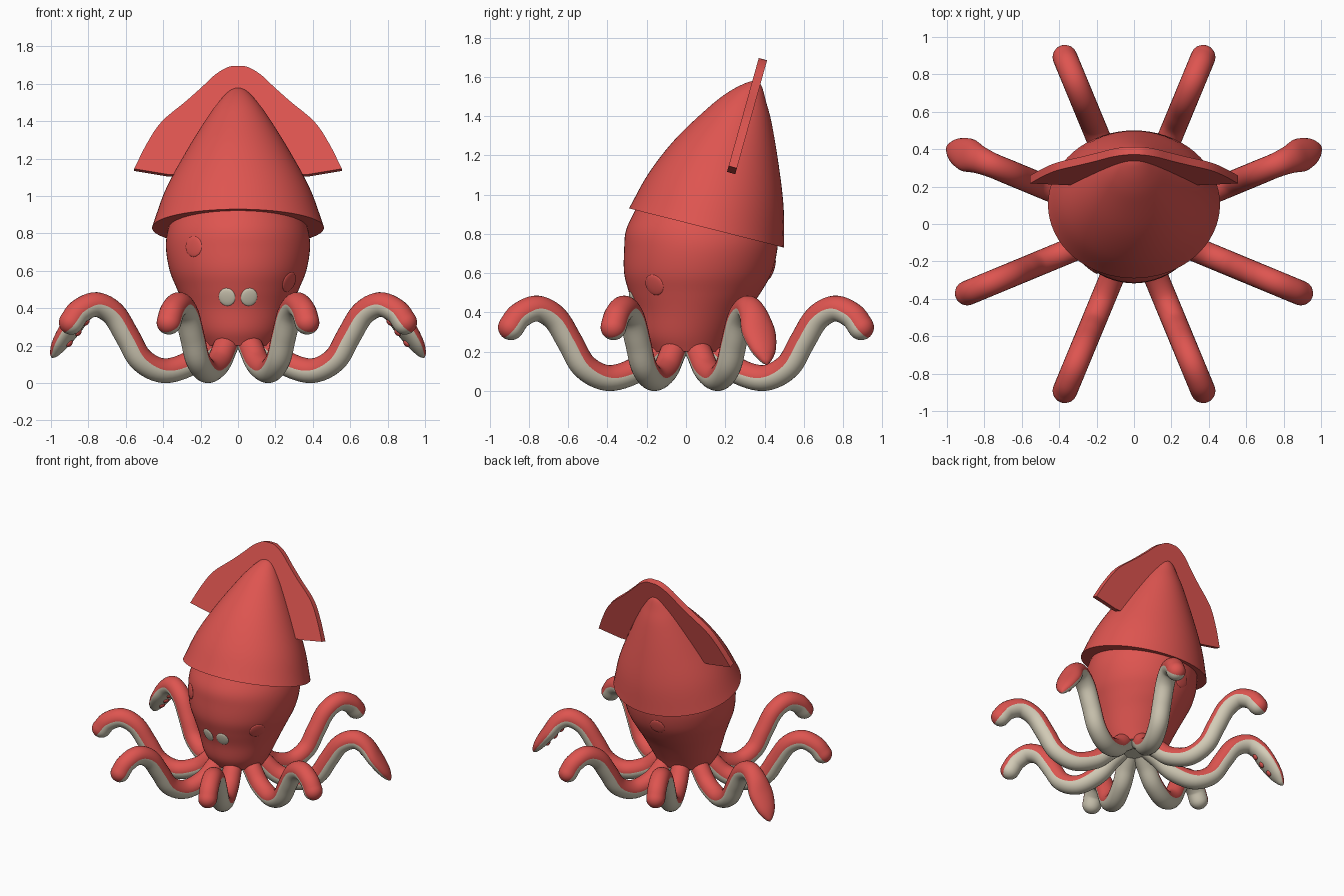
import bpy, bmesh, math
from mathutils import Vector, Matrix

if "Cube" in bpy.data.objects:
    bpy.data.objects.remove(bpy.data.objects["Cube"])


def material(name, rgb):
    m = bpy.data.materials.new(name)
    m.diffuse_color = (*rgb, 1)
    m.use_nodes = True
    m.node_tree.nodes["Principled BSDF"].inputs["Base Color"].default_value = m.diffuse_color
    return m


RED = material("coral red", (0.73, 0.09, 0.08))
CREAM = material("cream", (0.66, 0.61, 0.48))


def smooth_rows(rows, steps):
    """Catmull-Rom interpolation through tuples."""
    pts = [Vector(r) for r in rows]
    pts = [2 * pts[0] - pts[1]] + pts + [2 * pts[-1] - pts[-2]]
    out = []
    for i in range(1, len(pts) - 2):
        a, b, c, d = pts[i - 1:i + 3]
        for k in range(steps):
            t = k / steps
            out.append(0.5 * (2 * b + (c - a) * t + (2 * a - 5 * b + 4 * c - d) * t ** 2
                              + (3 * b - a - 3 * c + d) * t ** 3))
    return out + [pts[-2]]


def finish(name, bm, mats, angle=40):
    bmesh.ops.recalc_face_normals(bm, faces=bm.faces)
    me = bpy.data.meshes.new(name)
    bm.to_mesh(me)
    bm.free()
    for m in mats:
        me.materials.append(m)
    ob = bpy.data.objects.new(name, me)
    bpy.context.collection.objects.link(ob)
    bpy.ops.object.select_all(action='DESELECT')
    ob.select_set(True)
    bpy.context.view_layer.objects.active = ob
    bpy.ops.object.shade_smooth_by_angle(angle=math.radians(angle))
    return ob


def loft(rings, side_rule=lambda j: 0, start_mat=0):
    """Skin a list of closed rings and cap both ends."""
    bm = bmesh.new()
    vr = [[bm.verts.new(p) for p in ring] for ring in rings]
    n = len(vr[0])
    for a, b in zip(vr, vr[1:]):
        for j in range(n):
            f = bm.faces.new((a[j], a[(j + 1) % n], b[(j + 1) % n], b[j]))
            f.material_index = side_rule(j)
    bm.faces.new(vr[0]).material_index = start_mat
    bm.faces.new(vr[-1])
    return bm


def ellipse(centre, ax, ay, n):
    return [centre + ax * math.cos(2 * math.pi * j / n) + ay * math.sin(2 * math.pi * j / n)
            for j in range(n)]


X, Y, Z = Vector((1, 0, 0)), Vector((0, 1, 0)), Vector((0, 0, 1))

# Head: z, y centre, x radius, y radius
head_rows = smooth_rows([(.2, 0, .2, .2), (.28, 0, .24, .24), (.4, .025, .285, .285),
                         (.5, .045, .325, .335), (.6, .06, .365, .375), (.72, .075, .385, .39),
                         (.82, .08, .375, .385), (.93, .09, .335, .345)], 5)
finish("head", loft([ellipse(Vector((0, c, z)), X * rx, Y * ry, 64) for z, c, rx, ry in head_rows],
                    start_mat=1), [RED, CREAM])

# Mantle: leaning hood; distance along axis, backward offset, x radius, y radius
up, back = Vector((0, .245, .969)), Vector((0, .969, -.245))
origin = Vector((0, .105, .83))
rows = smooth_rows([(0, 0, .46, .408), (.2, 0, .39, .354), (.4, .006, .288, .272),
                    (.6, .025, .172, .165), (.7, .037, .105, .098), (.765, .055, .05, .043),
                    (.792, .066, .004, .004)], 6)
finish("mantle", loft([ellipse(origin + up * t + back * c, X * rx, back * ry, 64)
                       for t, c, rx, ry in rows]), [RED])

# Fin: flat plate through the mantle; outline given as x, z in the front view
half = smooth_rows([(0, 1.69), (.05, 1.685), (.12, 1.645), (.19, 1.58), (.28, 1.5), (.41, 1.39),
                    (.49, 1.27), (.555, 1.14)], 4) + [Vector((.375, 1.11)), Vector((.2, 1.11))]
outline = half + [Vector((-p.x, p.y)) for p in reversed(half[1:])]
tilt = math.radians(15.6)
normal = Vector((0, math.cos(tilt), -math.sin(tilt))) * .022
mid = [Vector((p.x, .232 + (p.y - 1.118) * math.tan(tilt), p.y)) for p in outline]
finish("fin", loft([[p - normal for p in mid], [p + normal for p in mid]]), [RED], 30)

# Arms: path radius, height, half width, half thickness
R = .066
path = [(.1, .25, R, R), (.18, .19, R, R), (.28, .105, R, R), (.43, .066, R, R),
        (.56, .125, R, R), (.64, .25, R, R), (.72, .37, R, R), (.82, .42, R, R)]
arm_end = [(.915, .385, R, R), (.965, .325, R, R)]
club_end = [(.90, .385, .075, .06), (.965, .30, .09, .052), (1.03, .21, .068, .04),
            (1.065, .155, .03, .022), (1.077, .135, .003, .003)]
SIDES = 24


def arm(name, angle, club):
    out = Vector((math.cos(angle), math.sin(angle), 0))
    side = Z.cross(out)
    rows = smooth_rows(path + (club_end if club else arm_end), 6)
    frames = []
    for i, (r, z, w, h) in enumerate(rows):
        a, b = rows[max(i - 1, 0)], rows[min(i + 1, len(rows) - 1)]
        tan = (out * (b[0] - a[0]) + Z * (b[1] - a[1])).normalized()
        frames.append((out * r + Z * z, tan, tan.cross(side), w, h))
    if not club:  # rounded tip
        p, tan, nor, w, h = frames[-1]
        for k in range(1, 8):
            a = math.radians(12.6 * k)
            frames.append((p + tan * R * math.sin(a), tan, nor, w * math.cos(a), h * math.cos(a)))
    # make sure the normal is the upper side
    frames = [(p, t, n if (n.dot(Z) * t.dot(out) - n.dot(out) * t.dot(Z)) > 0 else -n, w, h)
              for p, t, n, w, h in frames]
    rings = [ellipse(p, side * w, n * h, SIDES) for p, t, n, w, h in frames]
    finish(name, loft(rings, lambda j: 0 if j < SIDES // 2 else 1, 1), [RED, CREAM], 60)
    if club:  # suckers on the underside
        for k, i in enumerate((50, 54, 58)):
            p, t, n, w, h = frames[i]
            pad(f"{name}_sucker_{k + 1}", p - n * h, -n, (.022, .022, .012), RED)


def pad(name, pos, direction, size, mat):
    """Flattened round plate facing a direction."""
    bm = bmesh.new()
    m = (Matrix.Translation(pos) @ direction.to_track_quat('Z', 'Y').to_matrix().to_4x4()
         @ Matrix.Diagonal((*size, 1)))
    bmesh.ops.create_uvsphere(bm, u_segments=24, v_segments=12, radius=1, matrix=m)
    finish(name, bm, [mat], 60)


for k in range(8):
    is_club = k in (0, 3)
    arm(f"{'club' if is_club else 'arm'}_{k + 1}", math.radians(22.5 + 45 * k), is_club)


def on_head(angle, z):
    """Point and outward normal on the head surface."""
    def at(a, q):
        lo = max(i for i, r in enumerate(head_rows[:-1]) if r[0] <= q)
        f = (q - head_rows[lo][0]) / (head_rows[lo + 1][0] - head_rows[lo][0])
        _, c, rx, ry = head_rows[lo].lerp(head_rows[lo + 1], f)
        return Vector((rx * math.cos(a), c + ry * math.sin(a), q))
    n = (at(angle + .02, z) - at(angle - .02, z)).cross(at(angle, z + .02) - at(angle, z - .02))
    return at(angle, z), n.normalized()


# Eyes
for name, s in (("left_eye", -1), ("right_eye", 1)):
    p, n = on_head(math.radians(-90 + 11 * s), .46)
    pad(name, p, n, (.045, .05, .009), CREAM)

# Low skin bumps
for k, (deg, z) in enumerate(((-128, .73), (-37, .54), (100, .62))):
    p, n = on_head(math.radians(deg), z)
    pad(f"skin_bump_{k + 1}", p, n, (.055, .055, .009), RED)
